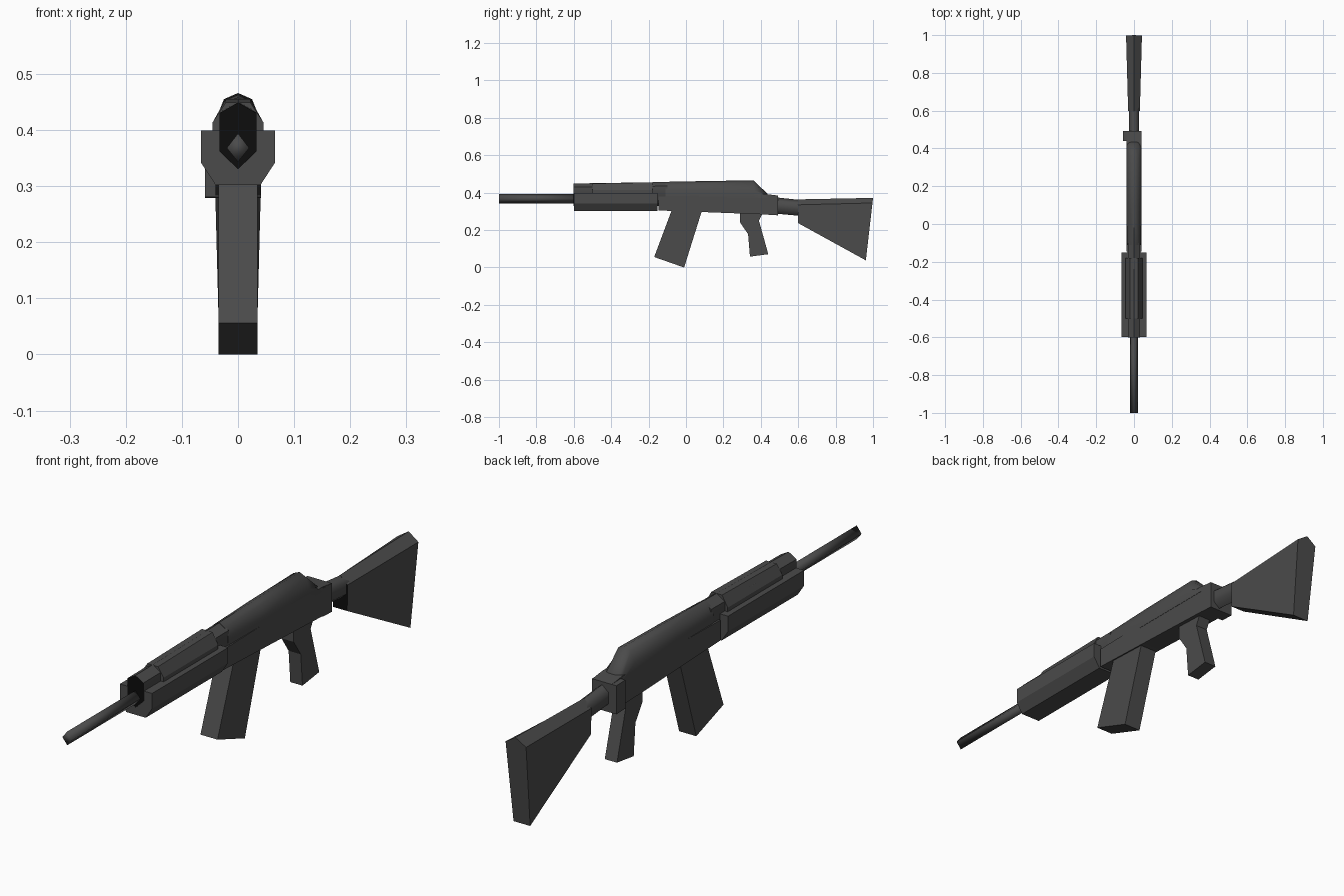
import bpy, bmesh, math

if "Cube" in bpy.data.objects:
    bpy.data.objects.remove(bpy.data.objects["Cube"])


def material(name, v):
    m = bpy.data.materials.new(name)
    m.diffuse_color = (v, v, v, 1)
    m.use_nodes = True
    m.node_tree.nodes["Principled BSDF"].inputs["Base Color"].default_value = m.diffuse_color
    return m


GUNMETAL = material("dark_gunmetal", 0.07)
BLACK = material("bore_black", 0.004)


def finish(name, bm, smooth=None, black_front=False):
    bmesh.ops.recalc_face_normals(bm, faces=bm.faces)
    if black_front:
        for f in bm.faces:
            if f.normal.y < -0.9:
                f.material_index = 1
    me = bpy.data.meshes.new(name)
    bm.to_mesh(me)
    bm.free()
    me.materials.append(GUNMETAL)
    me.materials.append(BLACK)
    ob = bpy.data.objects.new(name, me)
    bpy.context.collection.objects.link(ob)
    if smooth:
        bpy.ops.object.select_all(action='DESELECT')
        ob.select_set(True)
        bpy.context.view_layer.objects.active = ob
        bpy.ops.object.shade_smooth_by_angle(angle=math.radians(smooth))
    return ob


def loft(name, sections, **kw):
    """Sections are (y, half outline of (x, z) from bottom to top), mirrored over x."""
    bm = bmesh.new()
    rings = []
    for y, half in sections:
        outline = half + [(-x, z) for x, z in reversed(half) if x > 0]
        rings.append([bm.verts.new((x, y, z)) for x, z in outline])
    n = len(rings[0])
    for a, b in zip(rings, rings[1:]):
        for i in range(n):
            j = (i + 1) % n
            bm.faces.new((a[i], a[j], b[j], b[i]))
    bm.faces.new(rings[0])
    bm.faces.new(rings[-1])
    return finish(name, bm, **kw)


def plate(name, profile, x0, x1):
    """Side profile of (y, z) points, extruded from x0 to x1."""
    bm = bmesh.new()
    f = bm.faces.new([bm.verts.new((x0, y, z)) for y, z in profile])
    ext = bmesh.ops.extrude_face_region(bm, geom=[f])["geom"]
    verts = [v for v in ext if isinstance(v, bmesh.types.BMVert)]
    bmesh.ops.translate(bm, verts=verts, vec=(x1 - x0, 0, 0))
    return finish(name, bm)


# Barrel with diamond section
diamond = [(0, 0.343), (0.02, 0.368), (0, 0.394)]
loft("barrel", [(-1.0, diamond), (-0.58, diamond)], smooth=95)

# Gas tube running through the handguard, with a dark front opening
tube = [(0, 0.33), (0.033, 0.362), (0.033, 0.43), (0, 0.449)]
tube_end = [(0, 0.33), (0.033, 0.362), (0.033, 0.435), (0, 0.457)]
loft("gas_tube", [(-0.601, tube), (-0.10, tube_end)], smooth=50, black_front=True)

# Handguard
lower = [(0.04, 0.302), (0.066, 0.342), (0.066, 0.399)]
loft("lower_handguard", [(-0.598, lower), (-0.152, lower)])
loft("upper_handguard", [
    (-0.50, [(0.045, 0.398), (0.045, 0.414), (0.022, 0.449)]),
    (-0.18, [(0.045, 0.398), (0.045, 0.414), (0.022, 0.455)])])

# Receiver body and rounded top cover
plate("receiver_body", [(-0.146, 0.38), (-0.146, 0.305), (0.10, 0.296), (0.49, 0.281),
                        (0.49, 0.385), (0.43, 0.392)], -0.04, 0.04)
loft("receiver_cover", [
    (-0.11, [(0.034, 0.37), (0.036, 0.415), (0.022, 0.445), (0, 0.458)]),
    (0.10, [(0.041, 0.37), (0.041, 0.415), (0.025, 0.45), (0, 0.462)]),
    (0.36, [(0.041, 0.37), (0.041, 0.415), (0.025, 0.455), (0, 0.466)]),
    (0.435, [(0.041, 0.37), (0.040, 0.378), (0.025, 0.388), (0, 0.395)])], smooth=50)
plate("rear_block", [(0.44, 0.281), (0.492, 0.279), (0.492, 0.385), (0.44, 0.387)], -0.059, 0.041)

# Magazine and pistol grip
plate("magazine", [(-0.075, 0.31), (-0.17, 0.056), (-0.01, 0.0), (0.087, 0.31)], -0.035, 0.035)
plate("pistol_grip", [(0.29, 0.30), (0.29, 0.24), (0.332, 0.178), (0.342, 0.058), (0.44, 0.071),
                      (0.39, 0.25), (0.412, 0.295)], -0.025, 0.025)

# Stock neck and butt
loft("stock_neck", [
    (0.48, [(0, 0.288), (0.026, 0.31), (0.026, 0.353), (0, 0.375)]),
    (0.62, [(0, 0.275), (0.026, 0.297), (0.026, 0.34), (0, 0.36)])], smooth=80)
stock = loft("shoulder_stock", [
    (0.598, [(0.029, 0.238), (0.031, 0.335), (0, 0.364)]),
    (1.0, [(0.034, 0.038), (0.042, 0.345), (0, 0.372)])], smooth=50, black_front=True)
# Slant the butt end forward towards its lower edge
for v in stock.data.vertices:
    if v.co.y > 0.9:
        v.co.y -= max(0, 0.372 - v.co.z) * 0.115
